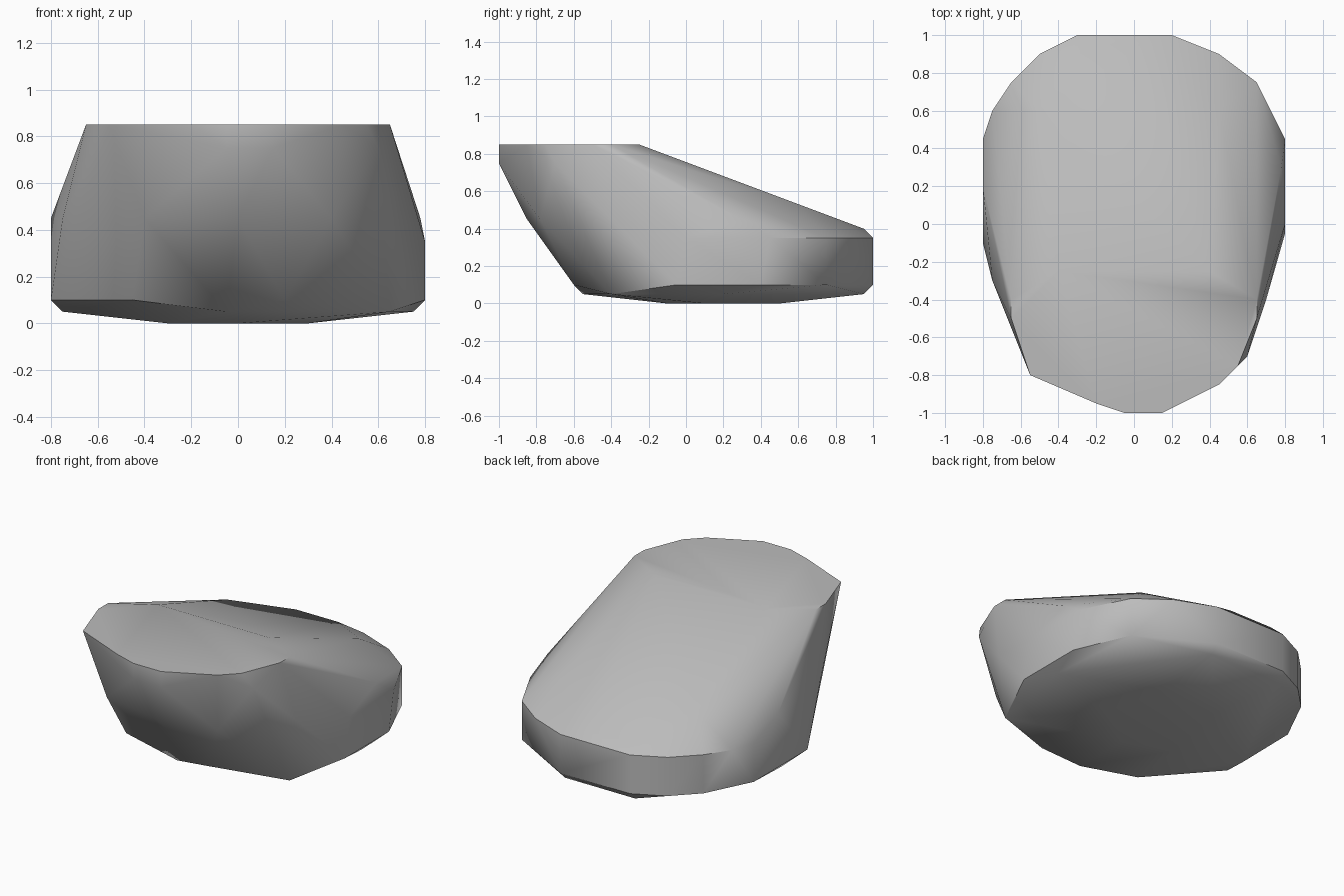
import bpy
import bmesh
import math

default_cube = bpy.data.objects.get("Cube")
if default_cube:
    bpy.data.objects.remove(default_cube, do_unlink=True)


def make_material(name, color):
    """One flat colour, shown in the viewport and in a render."""
    material = bpy.data.materials.new(name)
    material.use_nodes = True
    material.diffuse_color = color
    shader = material.node_tree.nodes["Principled BSDF"]
    shader.inputs["Base Color"].default_value = color
    shader.inputs["Roughness"].default_value = 0.9
    return material


def slope_height(y):
    """Height of the inclined top plane, running down to the back."""
    return 0.85 - 0.375 * (y + 0.25)


def layer(z, *outline):
    """Lift a plan outline to one height."""
    return [(x, y, z) for x, y in outline]


# Underside: small resting face and the low corners of the chipped edge
underside = layer(0, (-.3, 0), (-.2, .5), (.2, .5), (.3, .1), (0, -.1))
low_corners = layer(.05, (-.05, -.55), (.65, -.4), (.75, .2), (.2, .95),
                    (-.3, .95), (-.75, .1))

# Chipped lower edge around the whole stone
lower_edge = layer(.1, (-.45, -.5), (.2, -.6), (.8, -.05), (.8, .4),
                   (.65, .75), (.2, 1), (-.3, 1), (-.5, .9), (-.65, .75),
                   (-.8, .45), (-.8, -.1))

# Bulging flanks, overhanging front and blunt back
back_lip = layer(.35, (.8, 0), (.8, .45), (.65, .75), (.45, .9), (.2, 1),
                 (-.3, 1), (-.5, .9), (-.65, .75), (-.75, .6), (-.8, .45))
flanks = layer(.45, (-.8, .2), (-.75, -.3), (-.4, -.77), (0, -.85),
               (.4, -.78), (.7, -.4), (.78, .3))
brow = layer(.75, (-.05, -1), (.15, -1), (.6, -.7))

# Flat crown and the rim of the sloping top
crown = layer(.85, (-.55, -.8), (-.2, -.95), (-.05, -1), (.15, -1),
              (.45, -.85), (.55, -.75), (.65, -.5), (.65, -.4),
              (-.65, -.5), (-.65, -.4), (-.4, -.25), (.4, -.25))
slope_rim = [(x, y, slope_height(y))
             for x, y in ((-.25, .95), (.05, .95), (-.5, .6), (.45, .6))]

# Wrap one convex stone around all the corners
bm = bmesh.new()
for corners in (underside, low_corners, lower_edge, back_lip, flanks,
                brow, crown, slope_rim):
    for corner in corners:
        bm.verts.new(corner)
hull = bmesh.ops.convex_hull(bm, input=bm.verts)
leftover = {g for g in hull["geom_interior"] + hull["geom_unused"]
            if isinstance(g, bmesh.types.BMVert)}
bmesh.ops.delete(bm, geom=list(leftover), context="VERTS")
bmesh.ops.dissolve_limit(bm, angle_limit=math.radians(1),
                         verts=bm.verts, edges=bm.edges)
bmesh.ops.recalc_face_normals(bm, faces=bm.faces)

mesh = bpy.data.meshes.new("boulder")
bm.to_mesh(mesh)
bm.free()
boulder = bpy.data.objects.new("boulder", mesh)
bpy.context.collection.objects.link(boulder)
mesh.materials.append(make_material("stone_grey", (.5, .5, .5, 1)))

# Soft facets with crisp chipped edges
bpy.ops.object.select_all(action="DESELECT")
boulder.select_set(True)
bpy.context.view_layer.objects.active = boulder
bpy.ops.object.shade_smooth_by_angle(angle=math.radians(40))
